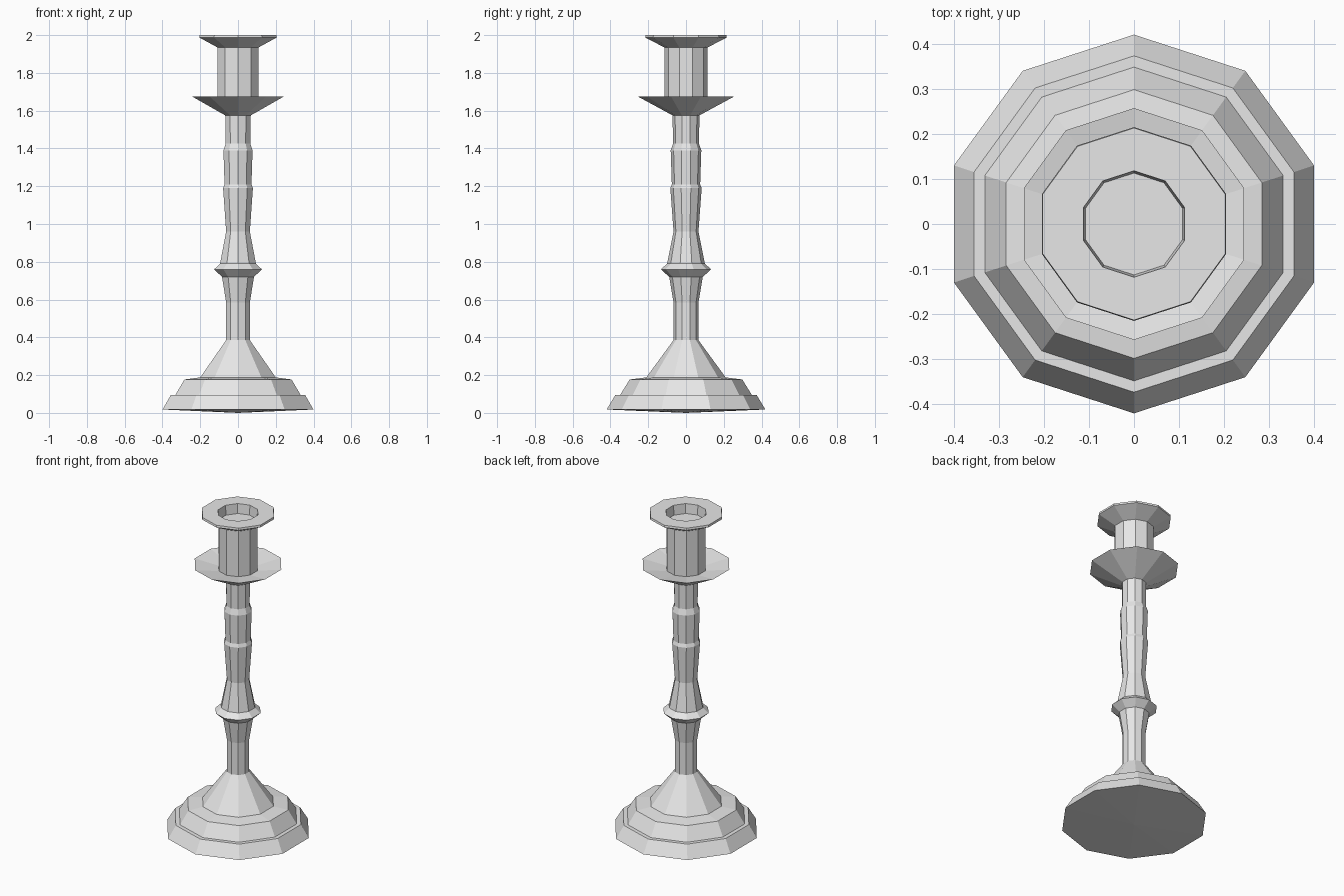
import bpy
import bmesh
import math

if "Cube" in bpy.data.objects:
    bpy.data.objects.remove(bpy.data.objects["Cube"], do_unlink=True)

SIDES = 10

metal = bpy.data.materials.new("light grey metal")
metal.use_nodes = True
GREY = (0.8, 0.8, 0.8, 1)
metal.diffuse_color = GREY
metal.node_tree.nodes["Principled BSDF"].inputs["Base Color"].default_value = GREY


def lathe(name, profile):
    """Turn a (radius, height) profile into a flat-faced ten-sided part."""
    bm = bmesh.new()
    rings = []
    for r, z in profile:
        angles = [math.pi / 2 + math.tau * i / SIDES for i in range(SIDES)]
        rings.append([bm.verts.new((r * math.cos(a), r * math.sin(a), z)) for a in angles])
    for low, high in zip(rings, rings[1:]):
        for i in range(SIDES):
            j = (i + 1) % SIDES
            bm.faces.new((low[i], low[j], high[j], high[i]))
    # Merge the rings of zero radius into single points
    bmesh.ops.remove_doubles(bm, verts=bm.verts, dist=0.0001)
    mesh = bpy.data.meshes.new(name)
    bm.to_mesh(mesh)
    bm.free()
    mesh.materials.append(metal)
    obj = bpy.data.objects.new(name, mesh)
    bpy.context.collection.objects.link(obj)
    return obj


# Stepped foot with a slightly bulging underside and a cone on top
lathe("base", [(0, 0), (0.42, 0.018), (0.373, 0.096), (0.348, 0.096),
               (0.298, 0.177), (0.21, 0.188), (0.066, 0.385)])

# Turned stem with a knop and two faint rings
lathe("stem", [(0.066, 0.385), (0.066, 0.585), (0.089, 0.72), (0.133, 0.76),
               (0.1, 0.79), (0.066, 0.96), (0.083, 1.19), (0.075, 1.21),
               (0.081, 1.39), (0.069, 1.425), (0.071, 1.575)])

# Shallow dish that catches wax
lathe("drip_pan", [(0.071, 1.575), (0.257, 1.676), (0.115, 1.65)])

# Candle holder with a flared rim and a shallow socket
lathe("candle_cup", [(0.115, 1.65), (0.115, 1.935), (0.215, 1.987), (0.213, 2.0),
                     (0.118, 2.0), (0.113, 1.94), (0, 1.94)])
